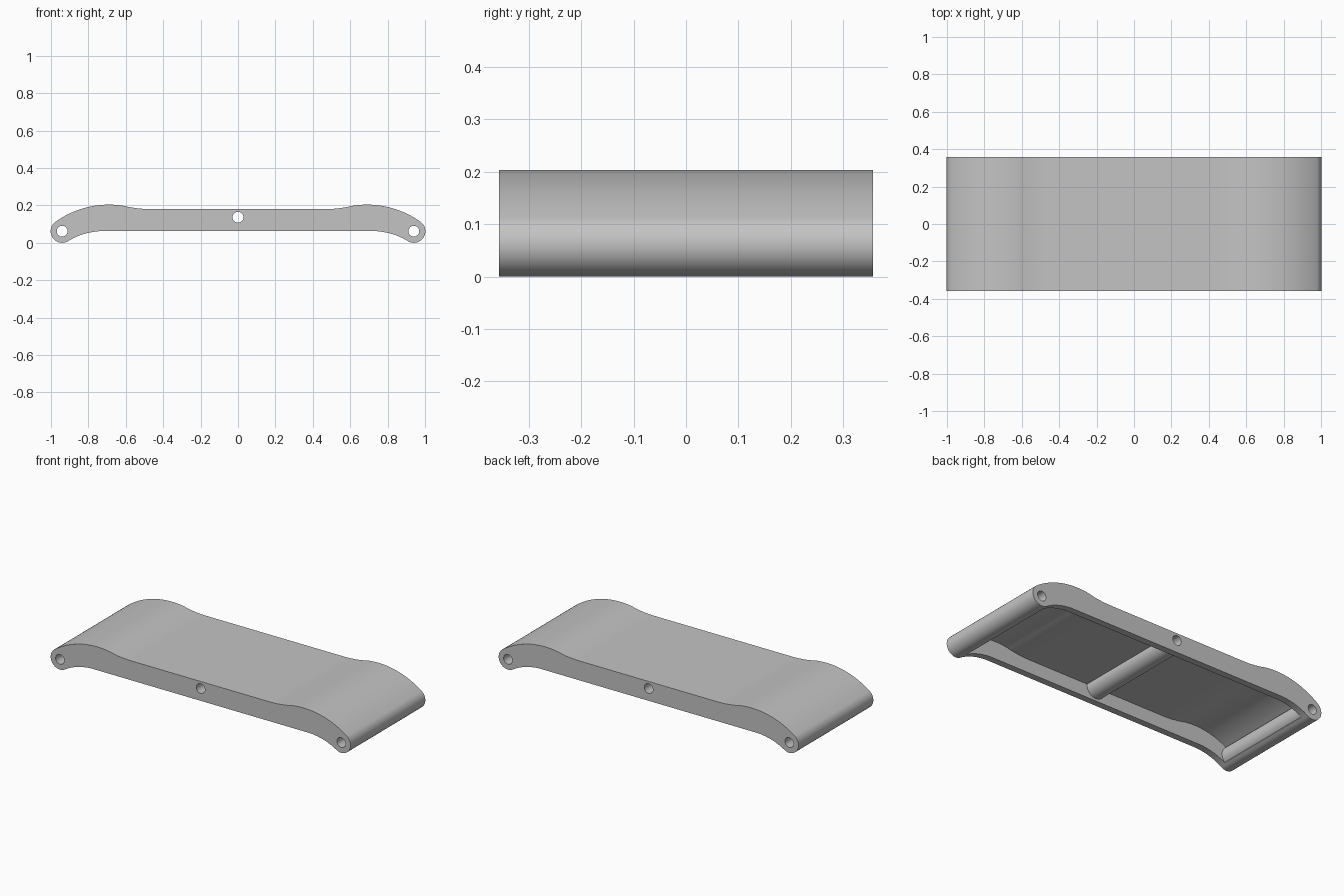
import bpy, bmesh
from math import sin, cos, radians

if "Cube" in bpy.data.objects:
    bpy.data.objects.remove(bpy.data.objects["Cube"], do_unlink=True)

HALF_W = 0.357      # half depth along y
WALL = 0.04         # side wall thickness
SKIN = 0.036        # top skin thickness
PIN = (0.94, 0.062)     # end boss centre
MID = (0, 0.137)        # centre boss centre
HUMP = (0.69, -0.287)   # centre of the raised top arc
VALLEY = (0.46, 0.855)  # centre of the blending arc

grey = bpy.data.materials.new("grey")
grey.use_nodes = True
colour = (0.55, 0.55, 0.55, 1)
grey.diffuse_color = colour
grey.node_tree.nodes["Principled BSDF"].inputs["Base Color"].default_value = colour


def arc(centre, r, a0, a1, n):
    angles = [radians(a0 + (a1 - a0) * i / n) for i in range(n + 1)]
    return [(centre[0] + r * cos(a), centre[1] + r * sin(a)) for a in angles]


def mirrored(half):
    """Close a right-half outline with its mirror image across x = 0."""
    return half + [(-x, z) for x, z in reversed(half) if abs(x) > 1e-5]


def prism(name, outline, half_depth):
    """Extrude an outline in the xz plane along y."""
    bm = bmesh.new()
    face = bm.faces.new([bm.verts.new((x, -half_depth, z)) for x, z in outline])
    out = bmesh.ops.extrude_face_region(bm, geom=[face])
    moved = [v for v in out["geom"] if isinstance(v, bmesh.types.BMVert)]
    bmesh.ops.translate(bm, verts=moved, vec=(0, 2 * half_depth, 0))
    bmesh.ops.recalc_face_normals(bm, faces=bm.faces)
    mesh = bpy.data.meshes.new(name)
    bm.to_mesh(mesh)
    bm.free()
    mesh.materials.append(grey)
    obj = bpy.data.objects.new(name, mesh)
    bpy.context.collection.objects.link(obj)
    return obj


def cut(target, cutter):
    """Subtract the cutter, then discard it."""
    bpy.context.view_layer.objects.active = target
    mod = target.modifiers.new("cut", "BOOLEAN")
    mod.operation = "DIFFERENCE"
    mod.solver = "EXACT"
    mod.object = cutter
    bpy.ops.object.modifier_apply(modifier=mod.name)
    bpy.data.objects.remove(cutter, do_unlink=True)


def underside_curve(n=12):
    """Blend from the end boss up to the flat underside."""
    a, b, c = (0.904, 0.0115), (0.83, 0.057), (0.73, 0.063)
    steps = [i / n for i in range(1, n + 1)]
    return [tuple((1 - t) ** 2 * a[k] + 2 * t * (1 - t) * b[k] + t * t * c[k]
                  for k in range(2)) for t in steps]


# Solid outer body: flat top, blend, hump, rounded end, underside
outer = arc(VALLEY, 0.675, -90, -78.6, 10)
outer += arc(HUMP, 0.491, 101.4, 54.4, 28)[1:]
outer += arc(PIN, 0.062, 54.4, -125.6, 28)[1:]
outer += underside_curve()
body = prism("link_body", mirrored(outer), HALF_W)

# Open pocket underneath, leaving the skin, walls and three bosses
inner = arc(MID, 0.06, -90, 6.7, 16)
inner += arc(VALLEY, 0.675 + SKIN, -90, -78.6, 10)
inner += arc(HUMP, 0.491 - SKIN, 101.4, 61.7, 24)[1:]
inner += arc(PIN, 0.062, 123, 225, 18)[1:]
inner.append((inner[-1][0], -0.1))
cut(body, prism("pocket_cutter", mirrored(inner), HALF_W - WALL))

# Pin holes through the bosses
for x, z in (PIN, MID, (-PIN[0], PIN[1])):
    cut(body, prism("hole_cutter", arc((x, z), 0.029, 0, 350, 35), HALF_W + 0.1))

bpy.ops.object.select_all(action="DESELECT")
body.select_set(True)
bpy.context.view_layer.objects.active = body
bpy.ops.object.shade_smooth_by_angle(angle=radians(30))
